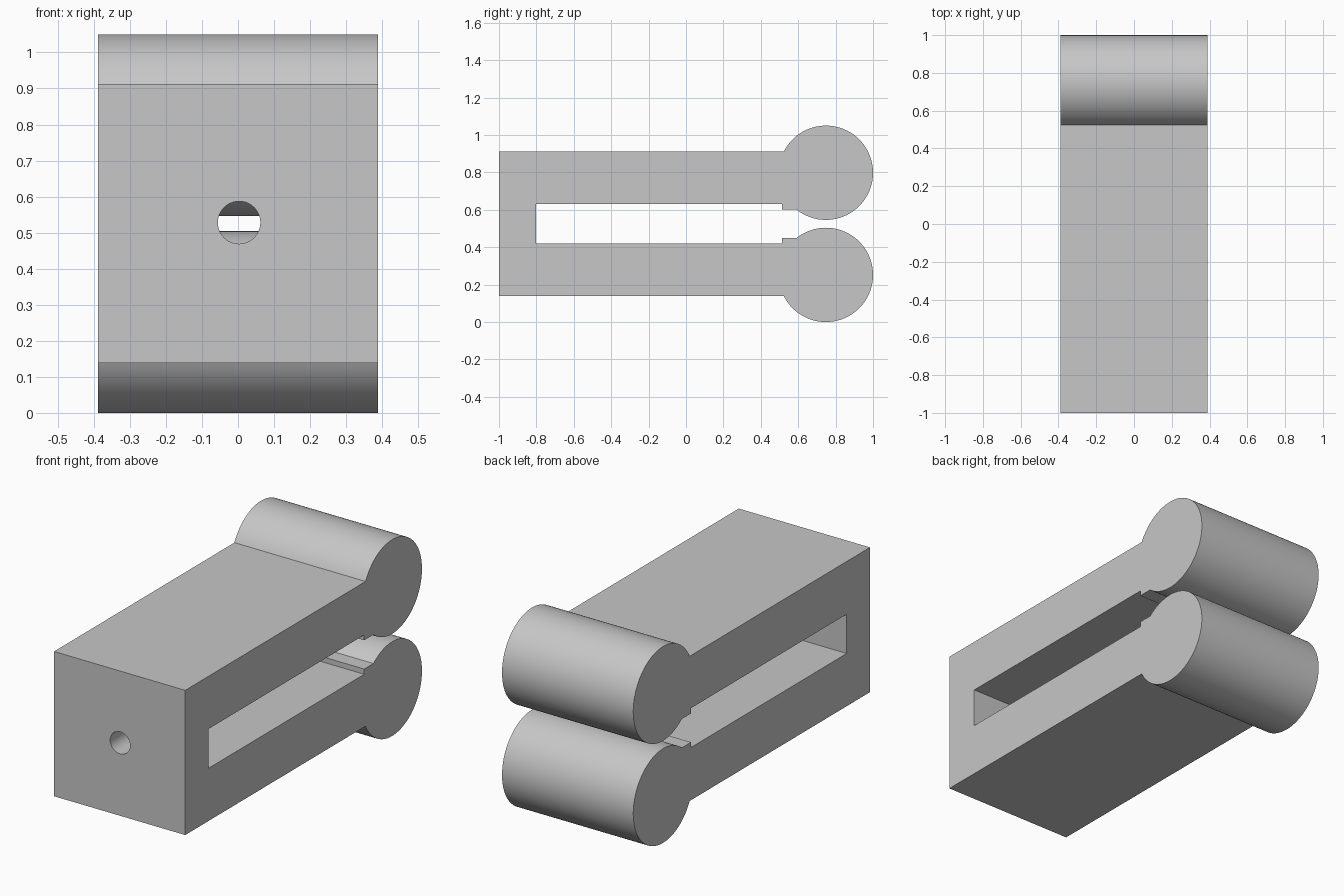
import bpy
import bmesh
from math import asin, cos, sin, pi, radians

default = bpy.data.objects.get("Cube")
if default:
    bpy.data.objects.remove(default, do_unlink=True)

HALF_WIDTH = 0.388
MID_Z = 0.525
FRONT_Y, SLOT_Y, LIP_Y = -1.0, -0.803, 0.512
OUTER, SLOT, LIP = 0.387, 0.105, 0.077      # heights away from the mid plane
RADIUS = 0.252
ROLL_Y, ROLL_H = 1 - RADIUS, MID_Z - RADIUS
ARC_STEPS = 96

grey = bpy.data.materials.new("plain grey")
grey.use_nodes = True
colour = (0.57, 0.57, 0.57, 1)
grey.diffuse_color = colour
grey.node_tree.nodes["Principled BSDF"].inputs["Base Color"].default_value = colour


def half_profile():
    """Upper jaw outline as (y, height), from the front wall round to the slot end."""
    start = pi - asin((OUTER - ROLL_H) / RADIUS)
    end = -pi + asin((ROLL_H - LIP) / RADIUS)
    points = [(FRONT_Y, OUTER)]
    for i in range(ARC_STEPS + 1):
        a = start + (end - start) * i / ARC_STEPS
        points.append((ROLL_Y + RADIUS * cos(a), ROLL_H + RADIUS * sin(a)))
    return points + [(LIP_Y, LIP), (LIP_Y, SLOT), (SLOT_Y, SLOT)]


# Clip body: mirrored outline pulled across the width
upper = half_profile()
outline = upper + [(y, -h) for y, h in reversed(upper)]
bm = bmesh.new()
cap = bm.faces.new([bm.verts.new((-HALF_WIDTH, y, MID_Z + h)) for y, h in outline])
pulled = bmesh.ops.extrude_face_region(bm, geom=[cap], use_keep_orig=True)
new_verts = [v for v in pulled["geom"] if isinstance(v, bmesh.types.BMVert)]
bmesh.ops.translate(bm, verts=new_verts, vec=(2 * HALF_WIDTH, 0, 0))
bmesh.ops.recalc_face_normals(bm, faces=bm.faces)
mesh = bpy.data.meshes.new("clip_body")
bm.to_mesh(mesh)
bm.free()
mesh.materials.append(grey)
body = bpy.data.objects.new("clip_body", mesh)
bpy.context.collection.objects.link(body)

# Round hole through the front wall
bpy.ops.mesh.primitive_cylinder_add(
    vertices=48, radius=0.059, depth=0.6,
    location=(0.003, FRONT_Y, MID_Z + 0.003), rotation=(pi / 2, 0, 0))
cutter = bpy.context.object
cutter.name = "hole_cutter"
cutter.hide_render = True
cutter.data.materials.append(grey)

hole = body.modifiers.new("front hole", "BOOLEAN")
hole.operation = "DIFFERENCE"
hole.solver = "EXACT"
hole.object = cutter

bpy.ops.object.select_all(action="DESELECT")
body.select_set(True)
bpy.context.view_layer.objects.active = body
bpy.ops.object.modifier_apply(modifier=hole.name)
bpy.data.objects.remove(cutter, do_unlink=True)

# Smooth rolls and hole, crisp edges
bpy.ops.object.shade_smooth_by_angle(angle=radians(20))
